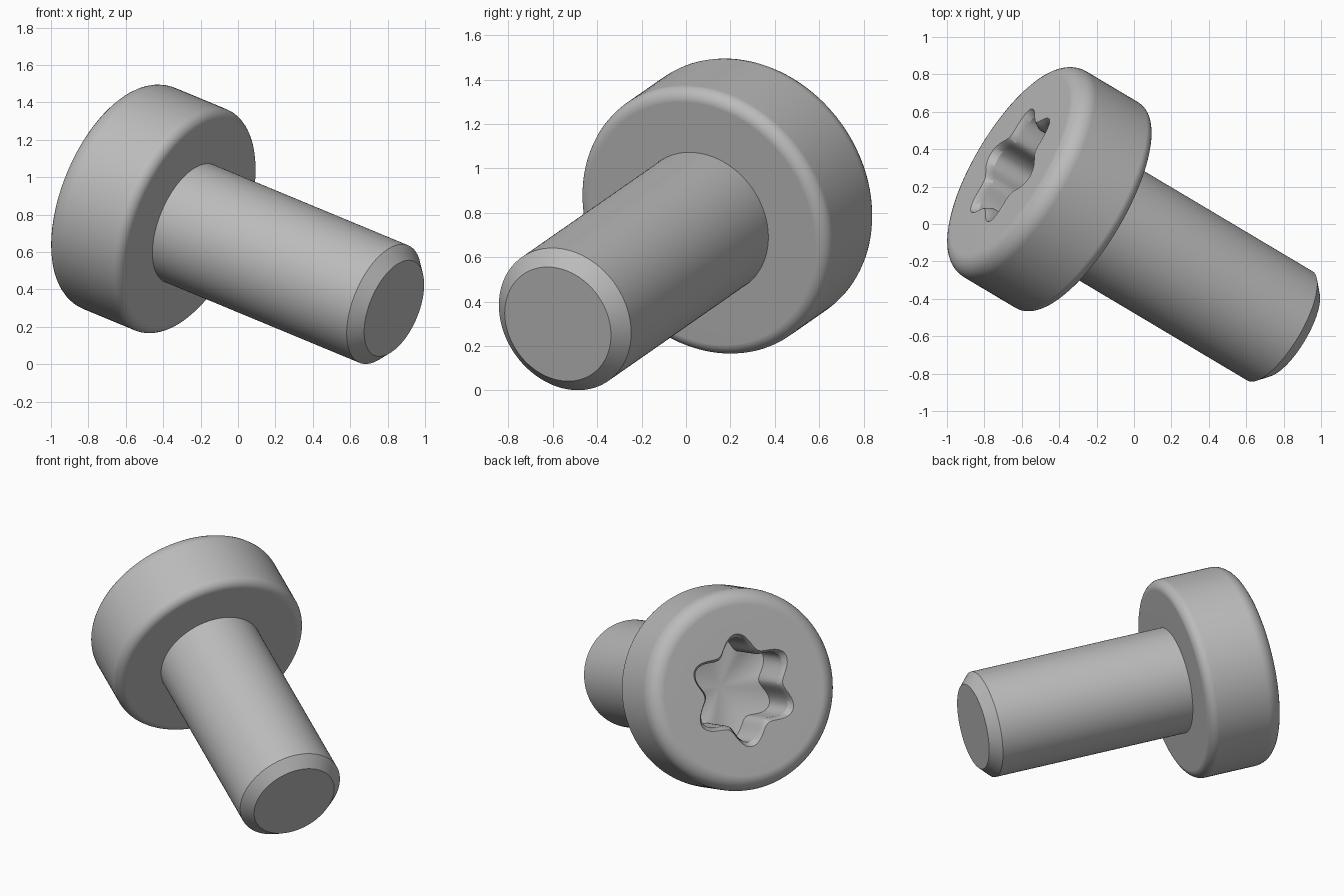
import bpy, bmesh, math
from mathutils import Matrix, Vector

if "Cube" in bpy.data.objects:
    bpy.data.objects.remove(bpy.data.objects["Cube"], do_unlink=True)

SEGMENTS = 120
SHAFT_R, SHAFT_LEN, CHAMFER = 0.34, 1.35, 0.067
HEAD_R, HEAD_H = 0.64, 0.50
TOP_FILLET, UNDER_FILLET = 0.10, 0.06

# Tilted frame: local z runs out through the head, local x points to a socket lobe
axis = Vector((-0.81, 0.482, 0.336)).normalized()
lobe = (Vector((0, 0, 1)) - axis.z * axis).normalized()
side = axis.cross(lobe)
frame = Matrix((lobe, side, axis)).transposed().to_4x4()
frame.translation = (-0.258, 0.073, 0.752)  # where the shaft meets the head

steel = bpy.data.materials.new("grey steel")
steel.use_nodes = True
steel.diffuse_color = (0.5, 0.5, 0.5, 1)
steel.node_tree.nodes["Principled BSDF"].inputs["Base Color"].default_value = (0.5, 0.5, 0.5, 1)


def ring(radius, z, wave=0.0):
    """Closed loop of points; wave adds six rounded lobes."""
    points = []
    for i in range(SEGMENTS):
        a = math.tau * i / SEGMENTS
        r = radius + wave * math.cos(6 * a)
        points.append((r * math.cos(a), r * math.sin(a), z))
    return points


def fillet(z, radius, start, steps=8):
    """Quarter-round rings on the head rim, sweeping 90 degrees down from start."""
    rings = []
    for i in range(steps + 1):
        a = math.radians(start - 90 * i / steps)
        rings.append(ring(HEAD_R - radius + radius * math.cos(a), z + radius * math.sin(a)))
    return rings


def loft(name, rings, tip_z=None, cap_end=False):
    """Skin rings in order, with an optional cone point first and flat cap last."""
    bm = bmesh.new()
    loops = [[bm.verts.new(p) for p in r] for r in rings]
    if tip_z is not None:
        tip = bm.verts.new((0, 0, tip_z))
        first = loops[0]
        for i in range(SEGMENTS):
            bm.faces.new((tip, first[i - 1], first[i]))
    for a, b in zip(loops, loops[1:]):
        for i in range(SEGMENTS):
            bm.faces.new((a[i - 1], b[i - 1], b[i], a[i]))
    if cap_end:
        bm.faces.new(loops[-1])
    bmesh.ops.recalc_face_normals(bm, faces=bm.faces)
    mesh = bpy.data.meshes.new(name)
    bm.to_mesh(mesh)
    bm.free()
    mesh.materials.append(steel)
    obj = bpy.data.objects.new(name, mesh)
    bpy.context.collection.objects.link(obj)
    obj.matrix_world = frame
    bpy.ops.object.select_all(action="DESELECT")
    obj.select_set(True)
    bpy.context.view_layer.objects.active = obj
    bpy.ops.object.shade_smooth_by_angle(angle=math.radians(30))
    weighted = obj.modifiers.new("flat_face_normals", "WEIGHTED_NORMAL")
    weighted.keep_sharp = True
    return obj


# Head: conical socket floor, lobed wall, bevelled rim, rounded outer edges, underside
socket = [
    ring(0.288, HEAD_H - 0.33, 0.045),
    ring(0.288, HEAD_H - 0.04, 0.045),
    ring(0.314, HEAD_H, 0.046),
]
head_rings = (
    socket
    + fillet(HEAD_H - TOP_FILLET, TOP_FILLET, 90)
    + fillet(UNDER_FILLET, UNDER_FILLET, 0)
    + [ring(SHAFT_R, 0)]
)
loft("screw_head", head_rings, tip_z=HEAD_H - 0.39)

# Shaft: plain cylinder with a chamfered, flat end
loft("screw_shaft", [
    ring(SHAFT_R, 0),
    ring(SHAFT_R, CHAMFER - SHAFT_LEN),
    ring(SHAFT_R - CHAMFER, -SHAFT_LEN),
], cap_end=True)
